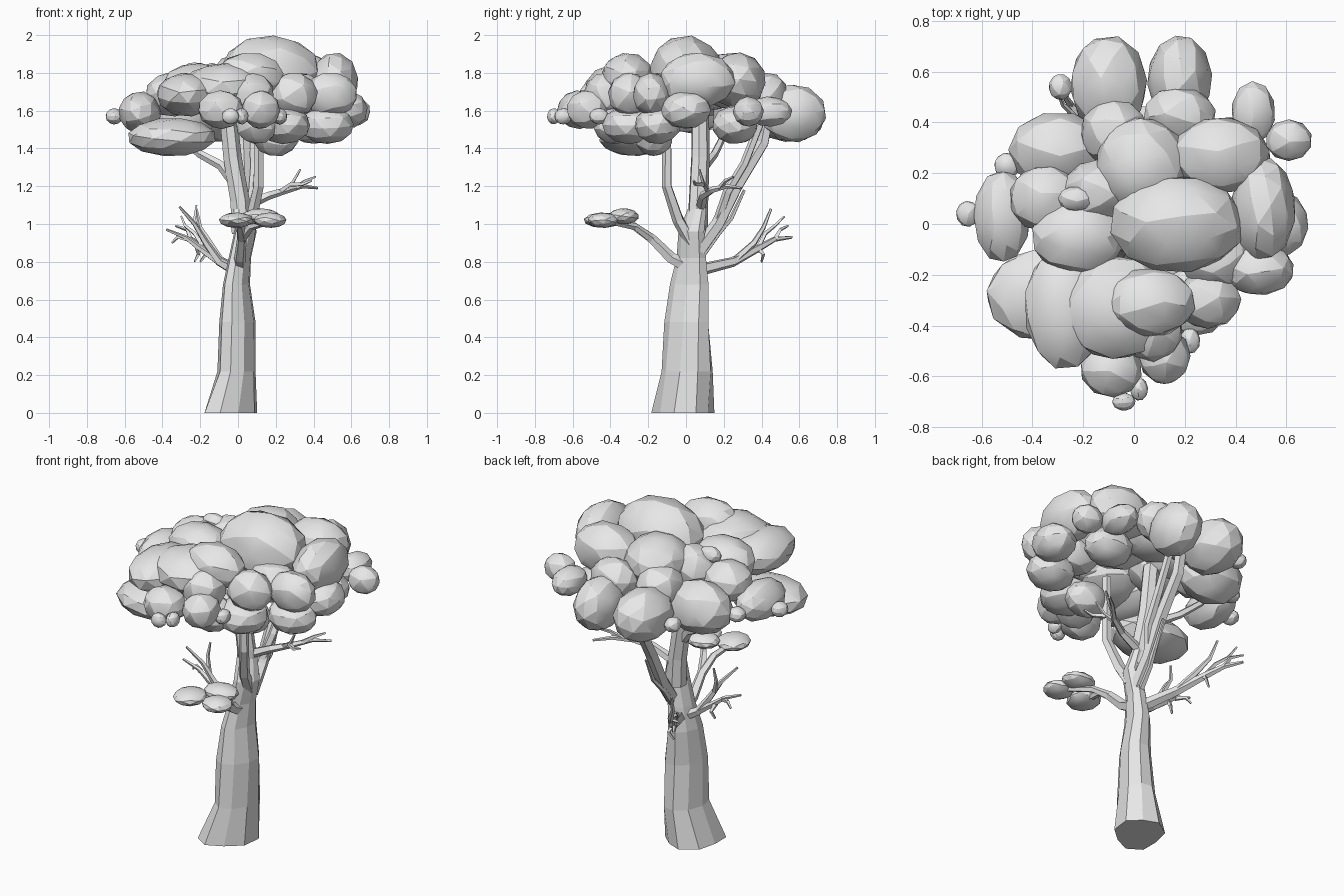
import bpy, bmesh, math, random
from mathutils import Vector, Matrix

random.seed(4)
if "Cube" in bpy.data.objects:
    bpy.data.objects.remove(bpy.data.objects["Cube"], do_unlink=True)

# One plain grey for the whole tree
grey = bpy.data.materials.new("light grey")
grey.use_nodes = True
colour = (0.8, 0.8, 0.8, 1)
grey.diffuse_color = colour
for node in grey.node_tree.nodes:
    if node.type == 'BSDF_PRINCIPLED':
        node.inputs["Base Color"].default_value = colour


def finish(name, bm, smooth_angle=None):
    bmesh.ops.recalc_face_normals(bm, faces=bm.faces)
    mesh = bpy.data.meshes.new(name)
    bm.to_mesh(mesh)
    bm.free()
    mesh.materials.append(grey)
    obj = bpy.data.objects.new(name, mesh)
    bpy.context.collection.objects.link(obj)
    if smooth_angle:
        bpy.ops.object.select_all(action='DESELECT')
        obj.select_set(True)
        bpy.context.view_layer.objects.active = obj
        bpy.ops.object.shade_smooth_by_angle(angle=math.radians(smooth_angle))


def bridge(bm, rings):
    """Join a stack of equal rings with quads and cap both ends."""
    for low, high in zip(rings, rings[1:]):
        count = len(low)
        for i in range(count):
            j = (i + 1) % count
            bm.faces.new((low[i], low[j], high[j], high[i]))
    bm.faces.new(rings[0][::-1])
    bm.faces.new(rings[-1])


def limb(name, points, start, end, sides=5):
    """Faceted tapering tube that follows a path of points."""
    bm = bmesh.new()
    path = [Vector(p) for p in points]
    last = len(path) - 1
    tangent = (path[1] - path[0]).normalized()
    side = tangent.orthogonal().normalized()
    rings = []
    for k, centre in enumerate(path):
        ahead = (path[min(k + 1, last)] - path[max(k - 1, 0)]).normalized()
        side = tangent.rotation_difference(ahead) @ side
        tangent = ahead
        across = tangent.cross(side)
        radius = start + (end - start) * k / last
        ring = []
        for i in range(sides):
            a = math.tau * i / sides
            ring.append(bm.verts.new(centre + radius * (side * math.cos(a) + across * math.sin(a))))
        rings.append(ring)
    bridge(bm, rings)
    finish(name, bm)


def clumps(name, z, height, items):
    """Group of faceted ellipsoids at one level: x, y, half width, half depth."""
    bm = bmesh.new()
    for x, y, width, depth in items:
        spin = Matrix.Rotation(random.uniform(0, math.tau), 4, 'Z')
        tilt = Matrix.Rotation(random.uniform(-0.6, 0.6), 4, 'X')
        squash = Matrix.Diagonal((width, depth, height, 1))
        place = Matrix.Translation((x, y, z))
        bmesh.ops.create_icosphere(bm, subdivisions=2, radius=1.03,
                                   matrix=place @ squash @ spin @ tilt)
    finish(name, bm, 20)


# Trunk: stacked rings, wider along one diagonal and flared into roots
trunk_levels = [  # z, x range, y range
    (0, -.2, .105, -.185, .155),
    (.22, -.11, .095, -.13, .145),
    (.48, -.1, .095, -.115, .125),
    (.68, -.08, .065, -.085, .125),
    (.82, -.05, .07, -.05, .11),
    (.96, -.02, .1, -.04, .1),
    (1.08, -.03, .07, .01, .11),
]
bm = bmesh.new()
rings = []
for z, left, right, front, back in trunk_levels:
    ring = []
    skew = 0.33 if z > 0.3 else 0.2
    for i in range(9):
        a = math.tau * (i + 0.3) / 9
        groove = 0.86 if i % 3 == 1 and z < 0.1 else 1
        x = (left + right) / 2 + (right - left) / 2 * math.cos(a) * groove
        y = (front + back) / 2 + (back - front) / 2 * math.sin(a + skew) * groove
        ring.append(bm.verts.new((x, y, z)))
    rings.append(ring)
bridge(bm, rings)
finish("trunk", bm)

# Main stems rising into the crown
limb("centre_stem", [(.02, .06, .95), (.01, .065, 1.12), (-.03, .075, 1.35), (-.06, .075, 1.65)], .056, .047, 7)
limb("front_stem", [(.05, .03, .9), (.07, -.04, 1.02), (.11, -.1, 1.2), (.11, -.1, 1.6)], .036, .024)
limb("back_stem", [(.04, .07, .86), (.04, .17, 1), (.04, .27, 1.2), (.03, .41, 1.43), (.03, .44, 1.58)], .04, .03)
limb("back_fork", [(.04, .17, 1.02), (.08, .22, 1.17), (.09, .31, 1.32), (.08, .4, 1.55)], .026, .022)
limb("right_stem", [(-.02, .07, 1.22), (-.09, .1, 1.31), (-.2, .15, 1.37), (-.32, .2, 1.47)], .03, .018)

# Front bough carrying the small leaf pads
limb("pad_bough", [(.01, .02, .77), (.01, -.08, .82), (.02, -.18, .92), (.01, -.28, .99), (-.01, -.42, 1.015)], .037, .016)
limb("pad_fork", [(.02, -.18, .92), (.07, -.27, .985), (.16, -.4, 1.01)], .025, .014)

# Bare boughs
limb("back_bough", [(-.01, .08, .76), (-.09, .25, .8), (-.18, .38, .87), (-.25, .47, .92), (-.31, .56, .93)], .034, .008)
limb("back_bough_fork", [(-.09, .25, .8), (-.15, .36, .9), (-.2, .41, .98), (-.22, .45, 1.08)], .022, .007)
limb("thin_bough", [(.03, .08, .83), (.03, .17, .95), (.05, .24, 1.03), (.05, .31, 1.18)], .022, .008)
limb("left_bough", [(.05, .08, 1.1), (.16, .09, 1.15), (.26, .14, 1.18), (.34, .22, 1.2), (.42, .29, 1.19)], .028, .007)
limb("right_bough", [(-.01, .03, .75), (-.1, .02, .8), (-.17, .01, .9), (-.23, -.01, 1), (-.31, -.05, 1.09)], .03, .007)
limb("right_bough_fork", [(-.1, .02, .8), (-.2, .03, .87), (-.28, .03, .93), (-.38, .02, .97)], .022, .007)

# Twigs on the bare boughs
twigs = [
    [(-.18, .38, .87), (-.23, .42, .95), (-.28, .47, .99), (-.3, .52, 1.04)],
    [(-.18, .38, .87), (-.17, .41, .84), (-.2, .4, .8)],
    [(-.25, .47, .92), (-.27, .5, .97), (-.33, .54, .99)],
    [(-.2, .01, .94), (-.23, .04, 1.02), (-.22, .05, 1.1)],
    [(-.22, .03, .88), (-.21, .06, .84), (-.23, .05, .8)],
    [(-.27, .03, .92), (-.32, .06, .93), (-.35, .07, .9)],
    [(.22, .12, 1.17), (.29, .09, 1.22), (.33, .07, 1.29)],
    [(.3, .18, 1.19), (.36, .21, 1.23), (.41, .25, 1.25)],
    [(.28, .09, 1.21), (.34, .05, 1.21), (.39, .04, 1.23)],
]
for twig in twigs:
    limb("twig", twig, .015, .006, 4)

# Crown, from its highest clump down to the underside
clumps("crown_top", 1.81, .185, [(.17, 0, .26, .19)])
clumps("crown_upper", 1.76, .145, [
    (.03, .23, .18, .19), (.34, .27, .19, .15), (.51, .06, .125, .2)])
clumps("crown_front", 1.78, .125, [(.06, -.31, .18, .135)])
clumps("crown_shoulder", 1.725, .125, [
    (-.07, -.33, .225, .2), (-.22, -.05, .18, .15), (-.14, .13, .14, .12)])
clumps("crown_middle", 1.685, .115, [
    (.49, -.18, .14, .1), (.29, -.3, .13, .11), (.07, -.42, .12, .12),
    (.18, .43, .14, .11), (-.08, .36, .13, .13), (-.35, .1, .14, .13),
    (-.27, -.33, .16, .24), (.32, -.13, .14, .13)])
clumps("crown_rim", 1.605, .1, [
    (.57, 0, .115, .13), (.12, -.52, .1, .11), (-.09, -.57, .12, .11)])
clumps("crown_right_rim", 1.59, .11, [(-.52, .03, .11, .18)])
clumps("crown_left_rim", 1.595, .078, [(.47, .44, .085, .12), (.61, .33, .09, .08)])
clumps("crown_back", 1.585, .15, [
    (-.1, .55, .15, .19), (.18, .57, .125, .17), (-.3, .29, .19, .15)])
clumps("crown_lower", 1.525, .1, [
    (.24, -.3, .14, .14), (.47, -.15, .14, .12), (.1, -.38, .11, .11), (.4, .26, .14, .12)])
clumps("crown_underside", 1.46, .1, [(-.35, -.28, .23, .18), (.2, -.17, .12, .1)])

# Small stray leaf balls around the rim
clumps("stray_leaves", 1.57, .042, [
    (-.655, .04, .045, .05), (-.29, .54, .045, .05), (-.04, -.7, .045, .035),
    (.02, -.65, .035, .045), (-.5, .23, .05, .05), (.22, -.46, .04, .05)])
clumps("top_leaf", 1.81, .045, [(-.23, .1, .068, .048)])

# Flat pads on the front bough
clumps("leaf_pads", 1.02, .04, [(-.01, -.44, .09, .1), (.17, -.44, .085, .08)])
clumps("upper_leaf_pad", 1.04, .042, [(.12, -.33, .1, .08)])
